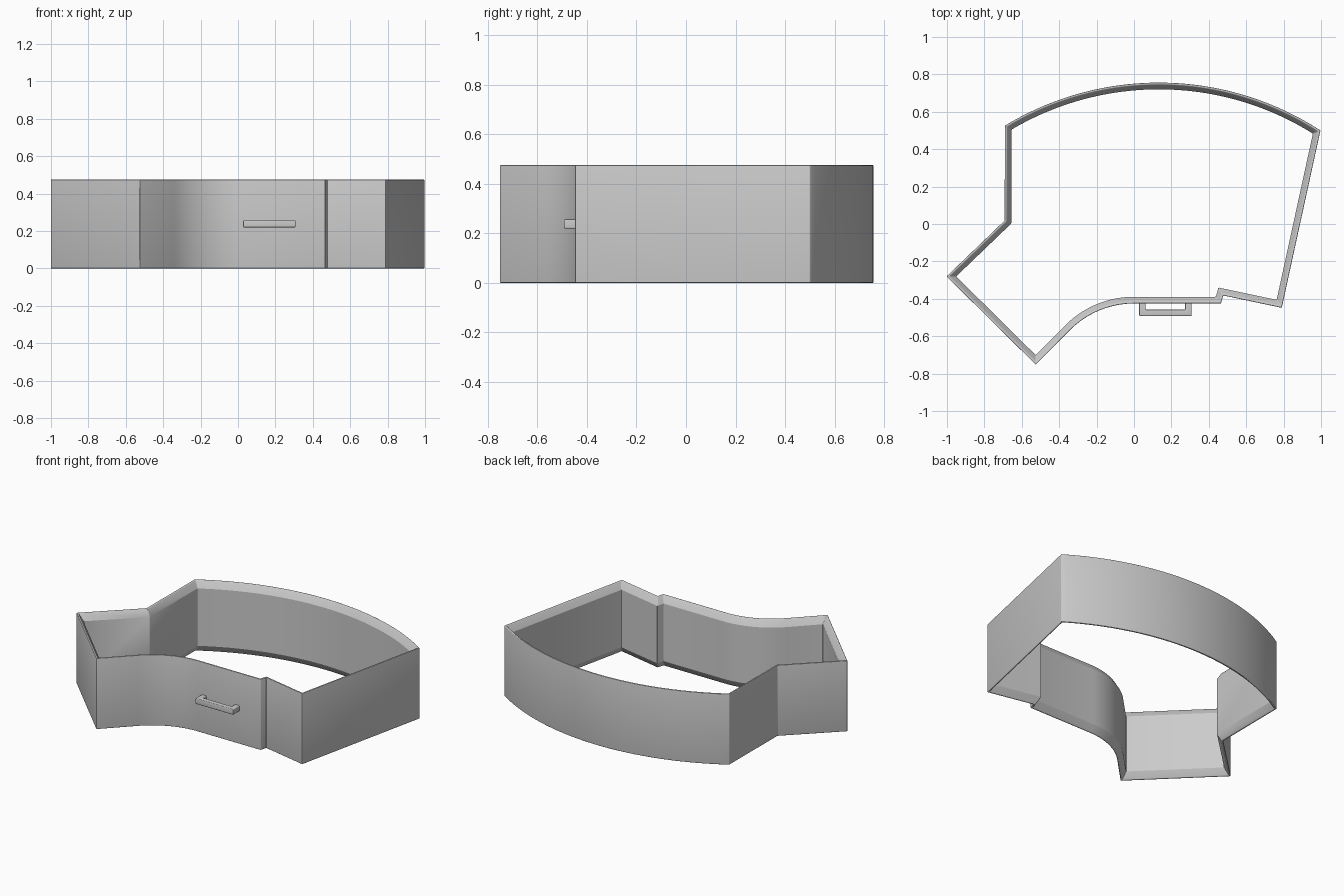
import bpy, bmesh
from math import radians, sin, cos
from mathutils import Vector

cube = bpy.data.objects.get("Cube")
if cube:
    bpy.data.objects.remove(cube, do_unlink=True)

HEIGHT, WALL, LIP, DROP = 0.475, 0.036, 0.01, 0.045

grey = bpy.data.materials.new("plain grey")
grey.use_nodes = True
grey.diffuse_color = (0.6, 0.6, 0.6, 1)
grey.node_tree.nodes["Principled BSDF"].inputs["Base Color"].default_value = grey.diffuse_color


def arc(cx, cy, radius, start, end, steps):
    angles = [radians(start + (end - start) * i / steps) for i in range(steps + 1)]
    return [Vector((cx + radius * cos(a), cy + radius * sin(a))) for a in angles]


def inset(outline, amount):
    """Mitred inward offset of a counter-clockwise outline."""
    result = []
    for i, point in enumerate(outline):
        before = (point - outline[i - 1]).normalized()
        after = (outline[(i + 1) % len(outline)] - point).normalized()
        n1 = Vector((-before.y, before.x))
        n2 = Vector((-after.y, after.x))
        result.append(point + (n1 + n2) * amount / (1 + n1.dot(n2)))
    return result


def finish(name, bm, width):
    """Round the hard edges and make a smooth-shaded object."""
    bmesh.ops.recalc_face_normals(bm, faces=bm.faces)
    hard = [e for e in bm.edges if e.calc_face_angle(0) > radians(40)]
    bmesh.ops.bevel(bm, geom=hard, offset=width, segments=4, profile=0.5,
                    affect='EDGES', clamp_overlap=True)
    mesh = bpy.data.meshes.new(name)
    bm.to_mesh(mesh)
    bm.free()
    mesh.materials.append(grey)
    obj = bpy.data.objects.new(name, mesh)
    bpy.context.collection.objects.link(obj)
    bpy.ops.object.select_all(action='DESELECT')
    obj.select_set(True)
    bpy.context.view_layer.objects.active = obj
    bpy.ops.object.shade_smooth_by_angle(angle=radians(28))


# Outline of the wall: concave front, stepped side panel, bowed back, angled end
outline = [Vector((-0.525, -0.752))]
outline += arc(0, -0.908, 0.483, 135, 90, 20)
outline += [Vector(p) for p in ((0.465, -0.425), (0.477, -0.382), (0.79, -0.448))]
outline += arc(0.133, -0.83, 1.586, 57, 121.25, 48)
outline += [Vector((-0.692, 0.018)), Vector((-1.002, -0.28))]

# Wall cross-section as inset and height, with sloped inner rims top and bottom
section = [(0, 0), (0, HEIGHT), (LIP, HEIGHT), (WALL, HEIGHT - DROP), (WALL, DROP), (LIP, 0)]
bm = bmesh.new()
rings = [[bm.verts.new((p.x, p.y, z)) for p in inset(outline, depth)] for depth, z in section]
count = len(outline)
for k, ring in enumerate(rings):
    above = rings[(k + 1) % len(rings)]
    for i in range(count):
        j = (i + 1) % count
        bm.faces.new((ring[i], ring[j], above[j], above[i]))
finish("drawer_wall", bm, 0.004)

# Pull handle: a bracket profile raised into a bar
x0, x1, front, back, bar = 0.028, 0.308, -0.492, -0.42, 0.034
profile = [(x0, back), (x0, front), (x1, front), (x1, back),
           (x1 - bar, back), (x1 - bar, front + bar), (x0 + bar, front + bar), (x0 + bar, back)]
bm = bmesh.new()
face = bm.faces.new([bm.verts.new((x, y, 0.219)) for x, y in profile])
raised = bmesh.ops.extrude_face_region(bm, geom=[face])
bmesh.ops.translate(bm, vec=(0, 0, 0.038),
                    verts=[v for v in raised["geom"] if isinstance(v, bmesh.types.BMVert)])
finish("pull_handle", bm, 0.005)
